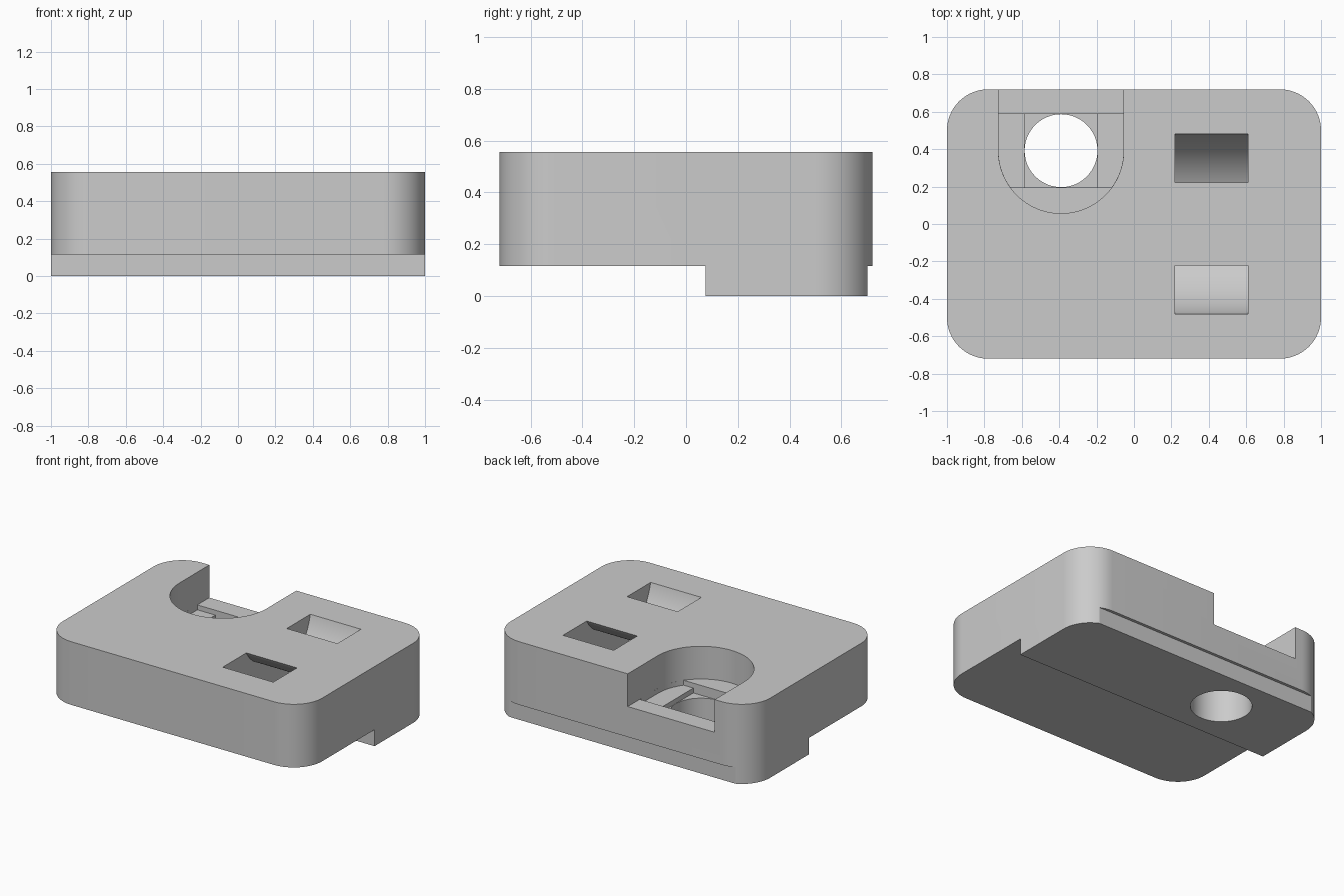
import bpy, bmesh
from math import sin, cos, radians, asin, degrees
from mathutils import Vector

cube = bpy.data.objects.get("Cube")
if cube:
    bpy.data.objects.remove(cube, do_unlink=True)

WIDTH, DEPTH, TOP = 1.0, 0.72, 0.555      # half width, half depth, height
LIP = 0.115                               # height of the locating lip
CORNER = 0.22
HOLE = Vector((-0.39, 0.392))             # screw hole centre
HOLE_R, BORE_R, BORE_Z, STEP = 0.196, 0.335, 0.327, 0.034
TIE_R, TIE_RISE = 0.2225, 0.12            # strap channel half gap, centre above top

grey = bpy.data.materials.new("light grey")
grey.use_nodes = True
colour = (0.6, 0.6, 0.6, 1)
grey.diffuse_color = colour
grey.node_tree.nodes["Principled BSDF"].inputs["Base Color"].default_value = colour


def arc(cx, cy, r, start, end, n):
    angles = [radians(start + (end - start) * i / n) for i in range(n + 1)]
    return [(cx + r * cos(a), cy + r * sin(a)) for a in angles]


def rect(x0, x1, y0, y1):
    return [(x0, y0), (x1, y0), (x1, y1), (x0, y1)]


def prism(name, outline, lo, hi, along="z"):
    """Extrude a flat outline along z, or a y-z outline along x."""
    bm = bmesh.new()
    place = (lambda a, b: (a, b, lo)) if along == "z" else (lambda a, b: (lo, a, b))
    face = bm.faces.new([bm.verts.new(place(a, b)) for a, b in outline])
    new = bmesh.ops.extrude_face_region(bm, geom=[face])["geom"]
    shift = Vector((0, 0, hi - lo)) if along == "z" else Vector((hi - lo, 0, 0))
    bmesh.ops.translate(bm, vec=shift, verts=[v for v in new if isinstance(v, bmesh.types.BMVert)])
    bmesh.ops.recalc_face_normals(bm, faces=bm.faces)
    mesh = bpy.data.meshes.new(name)
    bm.to_mesh(mesh)
    bm.free()
    mesh.materials.append(grey)
    ob = bpy.data.objects.new(name, mesh)
    bpy.context.collection.objects.link(ob)
    return ob


# Rounded block
ix, iy = WIDTH - CORNER, DEPTH - CORNER
outline = []
for i, (sx, sy) in enumerate([(1, 1), (-1, 1), (-1, -1), (1, -1)]):
    outline += arc(sx * ix, sy * iy, CORNER, 90 * i, 90 * i + 90, 16)
block = prism("clamp_block", outline, 0, TOP)

cutters = []

# Underside cuts that leave the lip
cutters.append(prism("front_relief", rect(-2, 2, -2, 0.075), -1, LIP))
cutters.append(prism("back_relief", rect(-2, 2, 0.70, 2), -1, LIP))

# Counterbore, open through the back
hx, hy = HOLE
bore = arc(hx, hy, BORE_R, 180, 360, 48) + [(hx + BORE_R, 1), (hx - BORE_R, 1)]
cutters.append(prism("counterbore", bore, BORE_Z, 1))

# Stepped bridging recesses: a wide band, then a square
r = BORE_R - 0.0005
a = degrees(asin(HOLE_R / r))
band = arc(hx, hy, r, -a, 0, 10) + [(hx + r, hy + HOLE_R), (hx - r, hy + HOLE_R)]
band += arc(hx, hy, r, 180, 180 + a, 10)
cutters.append(prism("bridge_band", band, BORE_Z - STEP, BORE_Z + 0.002))
q = HOLE_R
cutters.append(prism("bridge_square", rect(hx - q, hx + q, hy - q, hy + q),
                     BORE_Z - 2 * STEP, BORE_Z - STEP + 0.002))

# Screw hole
cutters.append(prism("screw_hole", arc(hx, hy, HOLE_R - 0.001, 0, 352.5, 47), -1, BORE_Z - 2 * STEP + 0.002))

# Curved strap channel joining the two slots
inner = (TIE_R ** 2 + TIE_RISE ** 2) ** 0.5
outer = ((TIE_R + 0.26) ** 2 + TIE_RISE ** 2) ** 0.5
zc = TOP + TIE_RISE
ring = arc(0, zc, outer, 182, 358, 64) + arc(0, zc, inner, 358, 182, 48)
cutters.append(prism("strap_channel", ring, 0.22, 0.61, along="x"))

# Apply the cuts and drop the cutters
for cutter in cutters:
    cutter.hide_render = True
    mod = block.modifiers.new(cutter.name, "BOOLEAN")
    mod.operation, mod.solver, mod.object = "DIFFERENCE", "EXACT", cutter
bpy.context.view_layer.update()
graph = bpy.context.evaluated_depsgraph_get()
result = bpy.data.meshes.new_from_object(block.evaluated_get(graph))
block.modifiers.clear()
block.data = result
for cutter in cutters:
    bpy.data.objects.remove(cutter, do_unlink=True)

# Single colour, smooth curves, sharp edges
result.materials.clear()
result.materials.append(grey)
for p in result.polygons:
    p.material_index = 0
bpy.ops.object.select_all(action="DESELECT")
block.select_set(True)
bpy.context.view_layer.objects.active = block
bpy.ops.object.shade_smooth_by_angle(angle=radians(25))
